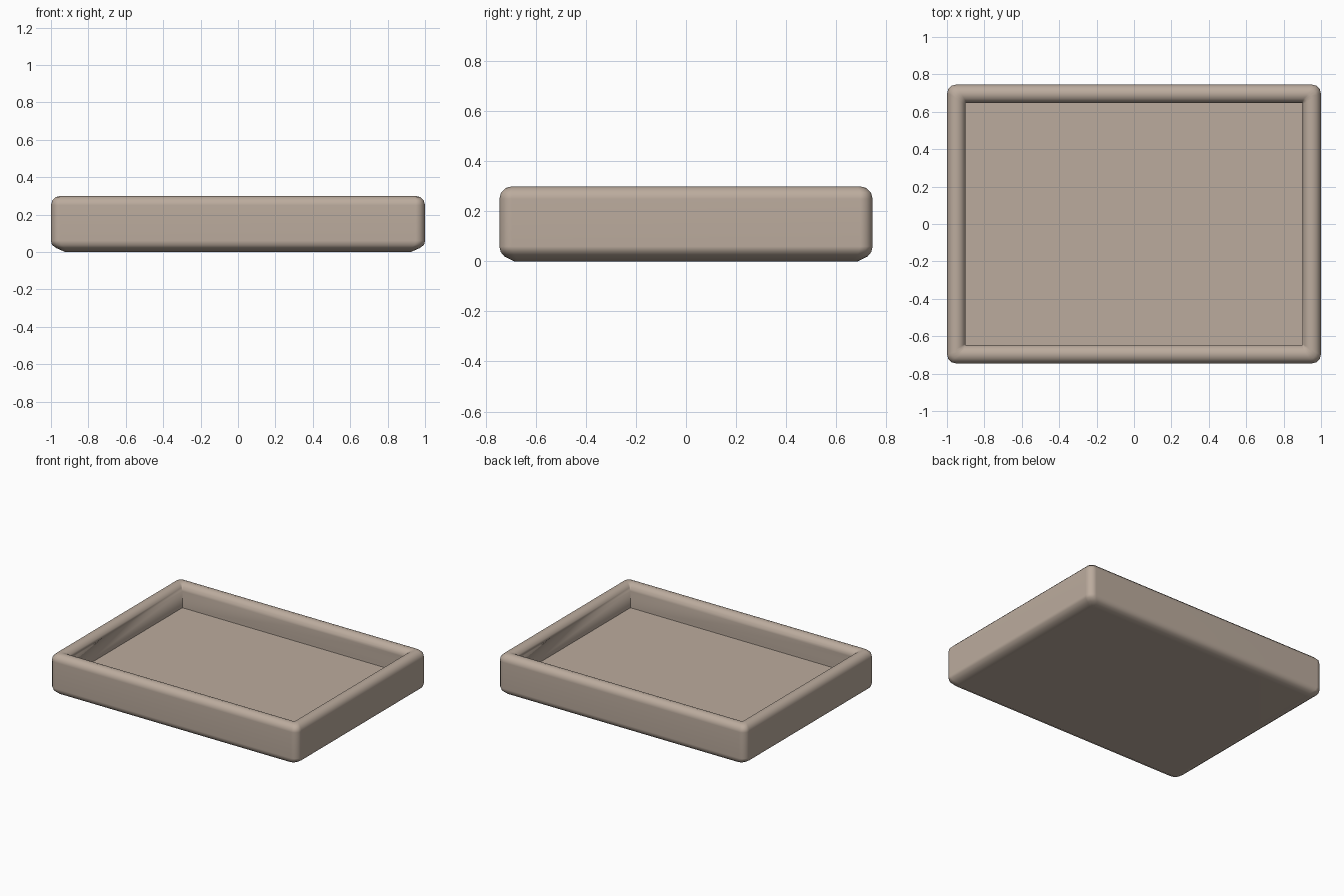
import bpy, bmesh, math

if "Cube" in bpy.data.objects:
    bpy.data.objects.remove(bpy.data.objects["Cube"])

W, D = 1.0, 0.746   # outer half sizes
R, FLOOR = 0.05, 0.13   # rim rounding radius, floor height

def ring(bm, inset, z, r, inset_x=0.0, n=3):
    """Horizontal rounded rectangle of vertices."""
    hx, hy = W - inset - inset_x, D - inset
    out = []
    for k, (sx, sy) in enumerate([(1, 1), (-1, 1), (-1, -1), (1, -1)]):
        for i in range(n + 1):
            a = math.pi / 2 * (k + i / n)
            out.append(bm.verts.new((sx * (hx - r) + r * math.cos(a),
                                     sy * (hy - r) + r * math.sin(a), z)))
    return out

# Cross-section from underside, up the outside, over the round rim, down inside
profile = [(0.06, 0.0, 0.03, 0.015), (0.02, 0.02, 0.045, 0.01),
           (0.006, 0.037, 0.05, 0.0), (0.0, 0.06, 0.05, 0.0)]
for i in range(7):
    a = math.pi * i / 6
    profile.append((R - R * math.cos(a), 0.3 - R + R * math.sin(a),
                    0.05 * (1 - i / 6), 0.0))
profile.append((2 * R, FLOOR, 0.0, 0.0))

bm = bmesh.new()
rings = [ring(bm, ins, z, r, ix) for ins, z, r, ix in profile]
for a, b in zip(rings, rings[1:]):
    for i in range(len(a)):
        j = (i + 1) % len(a)
        bm.faces.new((a[i], a[j], b[j], b[i]))
bm.faces.new(rings[0][::-1])   # underside
bm.faces.new(rings[-1])        # tray floor
bmesh.ops.remove_doubles(bm, verts=bm.verts, dist=0.0005)
bmesh.ops.recalc_face_normals(bm, faces=bm.faces)

mesh = bpy.data.meshes.new("tray")
bm.to_mesh(mesh)
bm.free()
tray = bpy.data.objects.new("tray", mesh)
bpy.context.collection.objects.link(tray)

# Warm clay colour
mat = bpy.data.materials.new("clay")
mat.diffuse_color = (0.50, 0.41, 0.34, 1)
mat.use_nodes = True
mat.node_tree.nodes["Principled BSDF"].inputs["Base Color"].default_value = mat.diffuse_color
mesh.materials.append(mat)

bpy.context.view_layer.objects.active = tray
tray.select_set(True)
bpy.ops.object.shade_smooth_by_angle(angle=math.radians(40))

# Keep the large faces looking flat between the rounded edges
wn = tray.modifiers.new("flat_faces", 'WEIGHTED_NORMAL')
wn.keep_sharp = True
